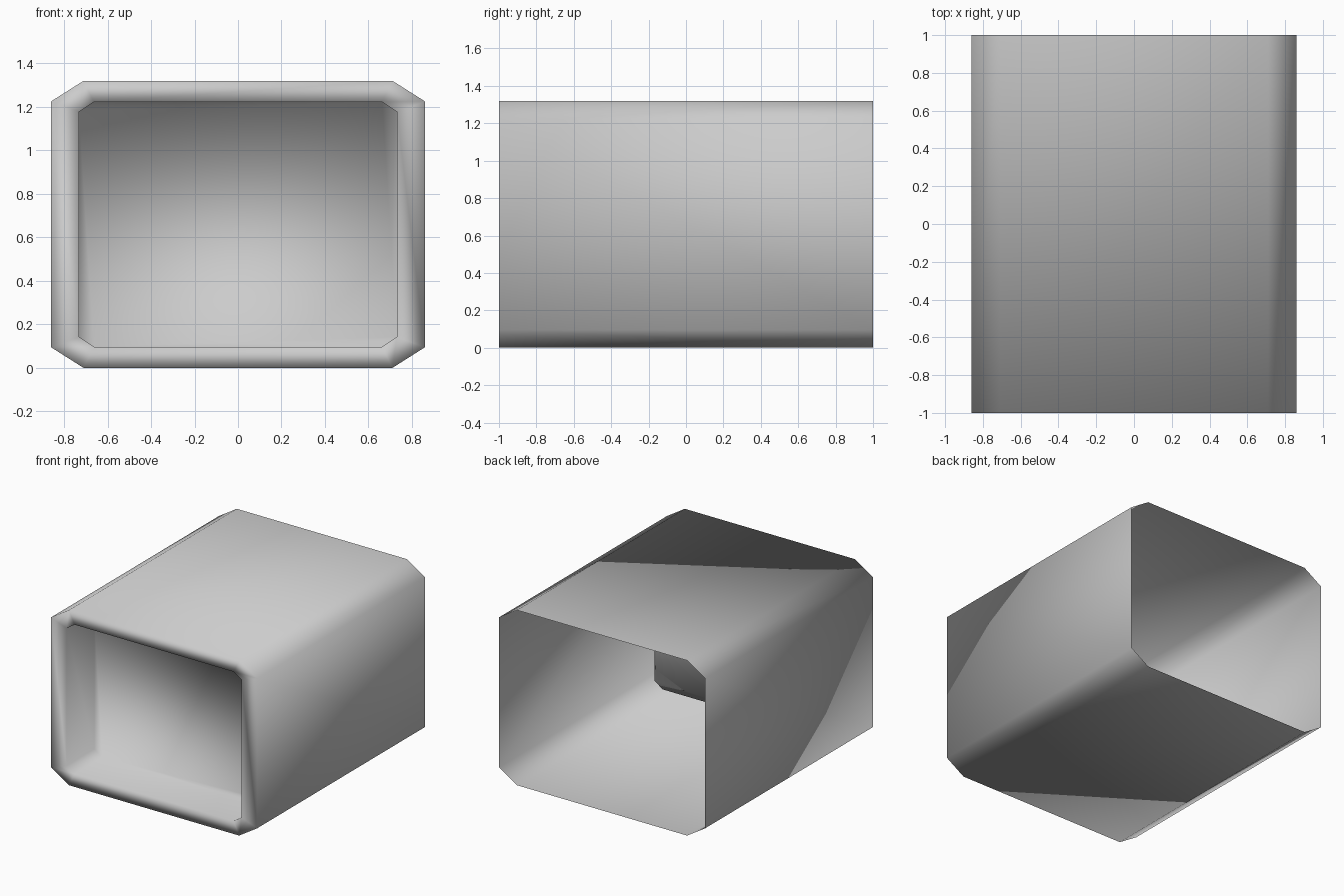
import bpy
import bmesh

# Remove the default cube
cube = bpy.data.objects.get("Cube")
if cube:
    bpy.data.objects.remove(cube, do_unlink=True)

# Single plain grey material
grey = bpy.data.materials.new("light_grey")
grey.use_nodes = True
colour = (0.6, 0.6, 0.6, 1.0)
grey.diffuse_color = colour
grey.node_tree.nodes["Principled BSDF"].inputs["Base Color"].default_value = colour

MID_Z = 0.66


def ring(bm, y, half_w, half_h, cut_x, cut_z):
    """Chamfered rectangle of eight vertices, counter-clockwise from the front."""
    corners = []
    for sx, sz in ((1, -1), (1, 1), (-1, 1), (-1, -1)):
        flat = (sx * (half_w - cut_x), sz * half_h)
        side = (sx * half_w, sz * (half_h - cut_z))
        corners += [flat, side] if sx * sz < 0 else [side, flat]
    return [bm.verts.new((x, y, MID_Z + z)) for x, z in corners]


def bridge(bm, a, b):
    """Join two matching rings with quads."""
    n = len(a)
    for i in range(n):
        j = (i + 1) % n
        bm.faces.new((a[i], a[j], b[j], b[i]))


bm = bmesh.new()
outer = dict(half_w=0.86, half_h=0.66, cut_x=0.15, cut_z=0.095)
inner = dict(half_w=0.73, half_h=0.563, cut_x=0.067, cut_z=0.045)

# Outer sleeve with open back, front rim, recess walls, recess panel
rings = [
    ring(bm, 1.0, **outer),
    ring(bm, -1.0, **outer),
    ring(bm, -1.0, **inner),
    ring(bm, -0.67, **inner),
]
for a, b in zip(rings, rings[1:]):
    bridge(bm, a, b)
bm.faces.new(rings[-1])

# Point the shell outwards and shade it smooth throughout
panel = bm.faces[:][-1]
bmesh.ops.recalc_face_normals(bm, faces=bm.faces[:])
panel.normal_update()
if panel.normal.y > 0:
    bmesh.ops.reverse_faces(bm, faces=bm.faces[:])
for face in bm.faces:
    face.smooth = True

mesh = bpy.data.meshes.new("recessed_housing")
bm.to_mesh(mesh)
bm.free()
mesh.materials.append(grey)
housing = bpy.data.objects.new("recessed_housing", mesh)
bpy.context.collection.objects.link(housing)
